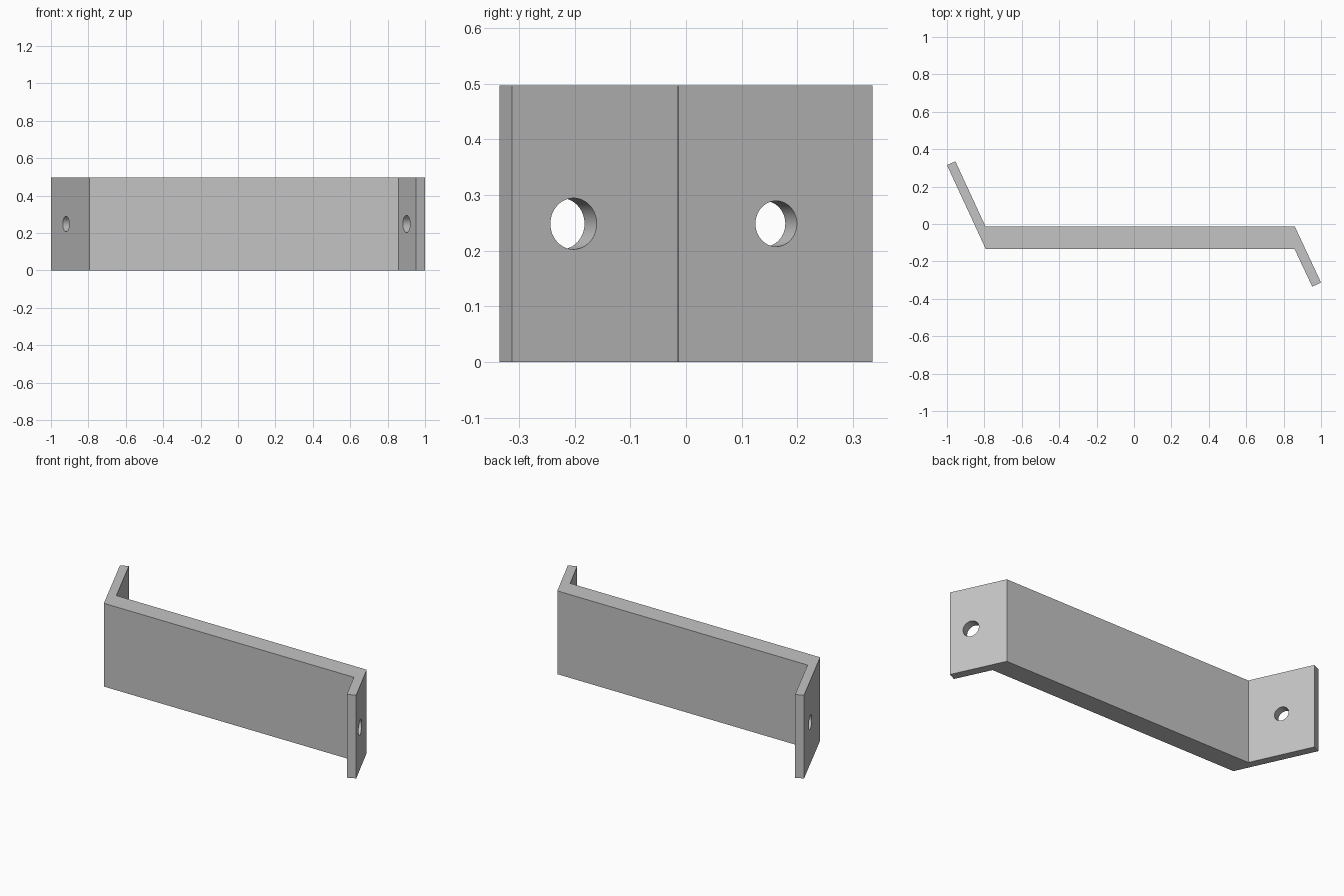
import bpy
import bmesh
from mathutils import Vector

cube = bpy.data.objects.get("Cube")
if cube:
    bpy.data.objects.remove(cube, do_unlink=True)

HEIGHT = 0.497

# Plain grey metal
grey = bpy.data.materials.new("grey metal")
grey.use_nodes = True
colour = (0.55, 0.55, 0.55, 1)
grey.diffuse_color = colour
grey.node_tree.nodes["Principled BSDF"].inputs["Base Color"].default_value = colour

# Bracket: plan profile of the bar and its two angled end flanges, extruded upward
profile = [(-1, 0.315), (-0.793, -0.133), (0.858, -0.133), (0.953, -0.335),
           (1, -0.313), (0.86, -0.014), (-0.794, -0.013), (-0.955, 0.335)]
bm = bmesh.new()
base = bm.faces.new([bm.verts.new((x, y, 0)) for x, y in profile])
top = bmesh.ops.extrude_face_region(bm, geom=[base])["geom"]
bmesh.ops.translate(bm, vec=(0, 0, HEIGHT),
                    verts=[v for v in top if isinstance(v, bmesh.types.BMVert)])
bmesh.ops.recalc_face_normals(bm, faces=bm.faces)
mesh = bpy.data.meshes.new("bracket")
bm.to_mesh(mesh)
bm.free()
mesh.materials.append(grey)
bracket = bpy.data.objects.new("bracket", mesh)
bpy.context.collection.objects.link(bracket)


# Bolt holes: cylinders square to the flanges
def drill(name, x, y, radius):
    axis = Vector((0.906, 0.422, 0))
    bpy.ops.mesh.primitive_cylinder_add(
        vertices=48, radius=radius, depth=0.2, location=(x, y, HEIGHT / 2),
        rotation=axis.to_track_quat('Z', 'Y').to_euler())
    cutter = bpy.context.object
    cutter.name = name
    cutter.hide_render = True
    cutter.data.materials.append(grey)
    cut = bracket.modifiers.new(name, 'BOOLEAN')
    cut.operation = 'DIFFERENCE'
    cut.solver = 'EXACT'
    cut.object = cutter
    bpy.ops.object.select_all(action='DESELECT')
    bracket.select_set(True)
    bpy.context.view_layer.objects.active = bracket
    bpy.ops.object.modifier_apply(modifier=cut.name)
    bpy.data.objects.remove(cutter, do_unlink=True)


drill("left_hole_cutter", 0.948, -0.202, 0.046)
drill("right_hole_cutter", -0.875, 0.162, 0.041)

bracket.select_set(True)
bpy.context.view_layer.objects.active = bracket
bpy.ops.object.shade_smooth_by_angle()
